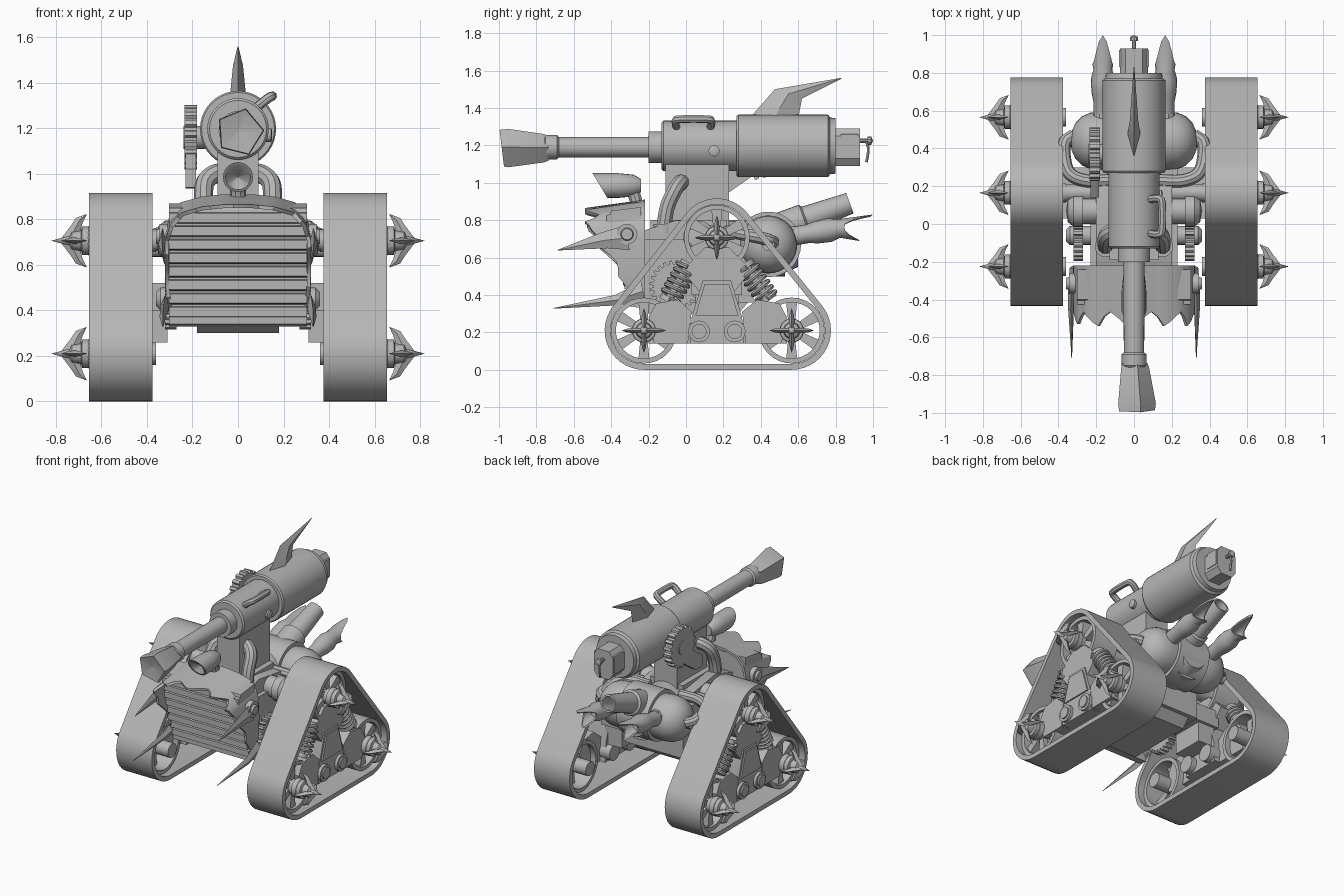
import bpy, bmesh, math
from mathutils import Vector as V

grey = bpy.data.materials.new("plain grey")
grey.diffuse_color = (0.47, 0.47, 0.47, 1)
X, Y, Z = V((1, 0, 0)), V((0, 1, 0)), V((0, 0, 1))


def loft(bm, rings, loop=False):
    """Skin a list of equal rings; cap the ends or join them in a loop."""
    vs = [[bm.verts.new(p) for p in r] for r in rings]
    n = len(vs[0])
    for a, b in zip(vs, vs[1:] + vs[:1] if loop else vs[1:]):
        for i in range(n):
            bm.faces.new((a[i], a[(i + 1) % n], b[(i + 1) % n], b[i]))
    if not loop:
        bm.faces.new(vs[0])
        bm.faces.new(vs[-1])


def circle(c, axis, r, n, ref=Z):
    axis = axis.normalized()
    u = (ref - axis * ref.dot(axis)).normalized()
    w = axis.cross(u)
    return [c + (u * math.cos(2 * math.pi * i / n) + w * math.sin(2 * math.pi * i / n)) * r for i in range(n)]


def lathe(bm, c, axis, prof, n=24, loop=False):
    c, axis = V(c), V(axis).normalized()
    ref = Y if abs(axis.z) > 0.9 else Z
    loft(bm, [circle(c + axis * t, axis, max(r, 1e-4), n, ref) for t, r in prof], loop)


def prism(bm, pts, off):
    pts = [V(p) for p in pts]
    loft(bm, [pts, [p + V(off) for p in pts]])


def plate(bm, yz, x0, x1):
    prism(bm, [(x0, y, z) for y, z in yz], (x1 - x0, 0, 0))


def box(bm, x0, x1, y0, y1, z0, z1):
    plate(bm, [(y0, z0), (y1, z0), (y1, z1), (y0, z1)], x0, x1)


def sweep(bm, pts, r, n=10, smooth=6):
    """Round tube along a smoothed path."""
    p = [V(q) for q in pts]
    if smooth:
        e = [p[0] * 2 - p[1]] + p + [p[-1] * 2 - p[-2]]
        path = []
        for i in range(1, len(e) - 2):
            a, b, c, d = e[i - 1:i + 3]
            for k in range(smooth):
                t = k / smooth
                path.append((b * 2 + (c - a) * t + (a * 2 - b * 5 + c * 4 - d) * t * t
                             + (b * 3 - a - c * 3 + d) * t ** 3) / 2)
        p = path + [p[-1]]
    ref, rings = V((0.31, 0.52, 0.8)), []
    for i, q in enumerate(p):
        t = (p[min(i + 1, len(p) - 1)] - p[max(i - 1, 0)]).normalized()
        ref = (ref - t * ref.dot(t)).normalized()
        rings.append(circle(q, t, r, n, ref))
    loft(bm, rings)


def blade(bm, secs, side=X):
    """Diamond-section spike: each section is (edge a, edge b, half width)."""
    rings = []
    for a, b, w in secs:
        a, b = V(a), V(b)
        m = (a + b) / 2
        rings.append([a, m + side * w, b, m - side * w])
    loft(bm, rings)


def gear(y, z, r, n, tooth=0.02):
    pts = []
    for i in range(n):
        for f, rr in ((0, r - tooth), (0.3, r - tooth), (0.45, r), (0.85, r)):
            a = 2 * math.pi * (i + f) / n
            pts.append((y + rr * math.cos(a), z + rr * math.sin(a)))
    return pts


def done(bm, name, mirror=False):
    bmesh.ops.remove_doubles(bm, verts=bm.verts, dist=4e-4)
    bmesh.ops.recalc_face_normals(bm, faces=bm.faces)
    me = bpy.data.meshes.new(name)
    bm.to_mesh(me)
    bm.free()
    me.shade_smooth()
    me.set_sharp_from_angle(angle=math.radians(32))
    me.materials.append(grey)
    ob = bpy.data.objects.new(name, me)
    bpy.context.collection.objects.link(ob)
    if mirror:
        ob.modifiers.new("Mirror", 'MIRROR').use_mirror_merge = False


def part(name, *steps, mirror=False):
    """One object from several (function, arguments...) steps."""
    bm = bmesh.new()
    for f, *args in steps:
        f(bm, *args)
    done(bm, name, mirror)


# Track belts: rounded triangle around three wheels
wheels = [(-0.225, 0.21), (0.565, 0.21), (0.165, 0.706)]
spans = [(141.5, 270), (-90, 38.7), (38.7, 141.5)]


def belt(x, r):
    return [V((x, y + r * math.cos(a), z + r * math.sin(a))) for (y, z), (a0, a1) in zip(wheels, spans)
            for a in (math.radians(a0 + (a1 - a0) * k / 14) for k in range(15))]


part("track_belt", (loft, [belt(0.375, 0.21), belt(0.655, 0.21), belt(0.655, 0.178), belt(0.375, 0.178)], True), mirror=True)

# Spoked wheels and spiked hubs
bw, bs = bmesh.new(), bmesh.new()
for y, z in wheels:
    lathe(bw, (0, y, z), X, [(0.42, 0.176), (0.61, 0.176), (0.61, 0.15), (0.42, 0.15)], 32, True)
    lathe(bw, (0, y, z), X, [(0.36, 0.05), (0.62, 0.05), (0.62, 0.065), (0.655, 0.065), (0.67, 0.05)])
    for k in range(6):
        a = math.pi / 3 * k + math.pi / 6
        d, s = V((0, math.cos(a), math.sin(a))), V((0, -math.sin(a), math.cos(a)))
        c = V((0.5, y, z))
        prism(bw, [c + d * 0.04 - s * 0.018, c + d * 0.16 - s * 0.03, c + d * 0.16 + s * 0.03, c + d * 0.04 + s * 0.018], (0.09, 0, 0))
    lathe(bs, (0, y, z), X, [(0.65, 0.063), (0.685, 0.063), (0.69, 0.045), (0.73, 0.04), (0.74, 0.022), (0.82, 0)], 16)
    for k in range(4):
        a = math.pi / 2 * k
        d, s, c = V((0, math.cos(a), math.sin(a))), V((0, -math.sin(a), math.cos(a))), V((0, y, z))
        blade(bs, [(c + X * x0 + d * r0, c + X * x1 + d * r1, w) for x0, r0, x1, r1, w in (
            (0.664, 0.118, 0.665, 0.115, 0.001), (0.712, 0.1, 0.682, 0.08, 0.01),
            (0.735, 0.065, 0.69, 0.052, 0.014), (0.775, 0.012, 0.69, 0.02, 0.014))], s)
done(bw, "spoked_wheels", True)
done(bs, "spiked_hubs", True)

# Suspension frame inside each track
part("suspension_frame",
     (plate, [(-0.2, 0.14), (0.54, 0.14), (0.54, 0.25), (-0.2, 0.25)], 0.46, 0.56),
     (plate, [(-0.2, 0.28), (-0.16, 0.355), (-0.04, 0.375), (0.03, 0.31), (0.01, 0.14), (-0.17, 0.14)], 0.46, 0.62),
     (plate, [(0.54, 0.28), (0.5, 0.355), (0.38, 0.375), (0.3, 0.31), (0.32, 0.14), (0.51, 0.14)], 0.46, 0.62),
     (plate, [(-0.02, 0.53), (0.1, 0.655), (0.23, 0.655), (0.35, 0.53), (0.26, 0.42), (0.07, 0.42)], 0.44, 0.61),
     (plate, [(0.02, 0.14), (0.03, 0.28), (0.09, 0.48), (0.24, 0.48), (0.3, 0.28), (0.31, 0.14)], 0.42, 0.62),
     (plate, [(0.05, 0.29), (0.1, 0.46), (0.23, 0.46), (0.28, 0.29)], 0.62, 0.63),
     (box, 0.2, 0.46, 0.03, 0.3, 0.4, 0.52), (box, 0.31, 0.44, 0.05, 0.28, 0.26, 0.47), mirror=True)
part("rollers", *[(lathe, (0, y, 0.205), X, [(0.38, 0.058), (0.64, 0.058), (0.64, 0.04), (0.65, 0.04), (0.65, 0)])
                  for y in (0.07, 0.26)], mirror=True)
bm = bmesh.new()
for a, b in ((V((0.56, 0.02, 0.57)), V((0.56, -0.1, 0.36))), (V((0.56, 0.31, 0.57)), V((0.56, 0.45, 0.36)))):
    d = (b - a).normalized()
    w = d.cross(X)
    coil = [a.lerp(b, 0.1 + 0.8 * k / 72) + (X * math.cos(k * 0.5236) + w * math.sin(k * 0.5236)) * 0.055 for k in range(73)]
    sweep(bm, coil, 0.012, 6, 0)
    lathe(bm, a, d, [(0, 0.05), (0.03, 0.05), (0.03, 0.022), (0.21, 0.022), (0.21, 0.05), (0.24, 0.05)], 12)
done(bm, "spring_shocks", True)
part("drive_gears", (plate, gear(-0.06, 0.45, 0.135, 24), 0.27, 0.32),
     (lathe, (0, -0.06, 0.45), X, [(0.2, 0.05), (0.34, 0.05), (0.36, 0.03)]), mirror=True)

# Hull and engine
part("hull", (box, -0.23, 0.23, -0.25, 0.36, 0.36, 0.7),
     (plate, [(-0.28, 0.36), (-0.2, 0.3), (0.28, 0.3), (0.34, 0.37)], -0.18, 0.18),
     (plate, [(-0.24, 0.65), (0.22, 0.65), (0.22, 0.76), (-0.05, 0.8), (-0.24, 0.74)], -0.2, 0.2))
part("axle_caps", (lathe, (0, 0.07, 0.71), X, [(0.15, 0.07), (0.27, 0.07), (0.27, 0.085), (0.32, 0.085), (0.35, 0.06), (0.36, 0)]),
     (lathe, (0, 0.165, 0.706), X, [(0.2, 0.045), (0.45, 0.045)]), mirror=True)
dome = [(0.335, 0.0), (0.33, 0.05), (0.31, 0.095), (0.275, 0.13), (0.23, 0.15), (0.17, 0.155), (0.12, 0.15), (0.12, 0.175)]
part("engine_tank", (lathe, (0, 0.44, 0.67), X, [(-t, r) for t, r in dome] + dome[::-1], 32),
     (lathe, (0, 0.15, 0.65), Y, [(0, 0.15), (0.38, 0.15), (0.38, 0.13), (0.45, 0.1), (0.45, 0.0)]),
     (lathe, (0, 0.44, 0.67), X, [(-0.38, 0.035), (0.38, 0.035)], 16))
part("engine_hoses", (sweep, [(0.32, 0.47, 0.68), (0.37, 0.42, 0.7), (0.35, 0.28, 0.73), (0.26, 0.23, 0.74), (0.12, 0.23, 0.74)], 0.035), mirror=True)
part("center_exhaust", (lathe, (0, 0.5, 0.755), (0, 1, 0.36), [(0, 0.085), (0.14, 0.085), (0.15, 0.07), (0.4, 0.058), (0.4, 0.046), (0.25, 0.046)]))

# Side exhausts flaring into pointed lips
bm = bmesh.new()
c, ax = V((0.165, 0.55, 0.71)), V((0, 1, 0.17)).normalized()
rings = [circle(c + ax * t, ax, r, 16) for t, r in ((0, 0.05), (0.1, 0.05), (0.15, 0.06), (0.22, 0.064), (0.27, 0.05))]
for t, r, long in ((0.3, 0.055, 0.165), (0.3, 0.045, 0.15)):
    ring = circle(c + ax * t, ax, r, 16)
    for i, p in enumerate(ring):
        co = math.cos(2 * math.pi * i / 16)
        k = abs(co) ** 3
        p += ax * k * (long if co > 0 else long * 0.45) - Z * k * (0.012 if co > 0 else 0.03)
    rings.append(ring)
rings.append(circle(c + ax * 0.24, ax, 0.035, 16))
loft(bm, rings)
sweep(bm, [(0.165, 0.42, 0.76), (0.165, 0.5, 0.72), (0.165, 0.58, 0.715)], 0.055)
done(bm, "side_exhausts", True)

# Front grille and jagged hood
slats = [(-0.24, 0.33), (-0.3, 0.34)]
for i in range(8):
    z = 0.37 + i * 0.059
    y = -0.3 - 0.13 * i / 8
    slats += [(y, z), (y - 0.012, z + 0.004), (y - 0.012, z + 0.044), (y + 0.01, z + 0.048), (y + 0.01, z + 0.057)]
part("front_grille", (plate, slats + [(-0.4, 0.85), (-0.24, 0.87)], -0.302, 0.302))
half = [(0.3, 0.36), (0.318, 0.5), (0.322, 0.62), (0.32, 0.74), (0.3, 0.82), (0.25, 0.875), (0.16, 0.9), (0.06, 0.91)]
arch = [V((-x, 0, z)) for x, z in half] + [V((x, 0, z)) for x, z in half[::-1]]
path = [a.lerp(b, k / 3) for a, b in zip(arch, arch[1:]) for k in range(3)] + [arch[-1]]
rows = [[], [], [], []]
jag = (-0.02, 0.0, 0.03, 0.055, 0.03)
for i, p in enumerate(path):
    bite = jag[abs(i - 22) % 5] * (1 if p.z > 0.83 else 0.5)
    front = -0.27 - 0.25 * min(1, max(0, (p.z - 0.36) / 0.42)) + bite
    inner = V((p.x * 0.95, 0, 0.6 + (p.z - 0.6) * 0.95))
    drop = Z * 0.045 * min(1, max(0, (p.z - 0.6) / 0.2))
    for row, q in zip(rows, (p + Y * -0.22, p + Y * front - drop, inner + Y * front - drop, inner + Y * -0.22)):
        row.append(q)
bm = bmesh.new()
loft(bm, [list(r) for r in zip(*rows)])
done(bm, "jagged_hood")
part("hood_blades",
     (blade, [((0.33, -0.33, 0.77), (0.33, -0.3, 0.64), 0.02), ((0.335, -0.45, 0.735), (0.335, -0.42, 0.65), 0.015), ((0.33, -0.69, 0.64), (0.33, -0.685, 0.638), 0.002)]),
     (blade, [((0.32, -0.24, 0.47), (0.32, -0.22, 0.37), 0.02), ((0.33, -0.38, 0.4), (0.33, -0.36, 0.345), 0.015), ((0.33, -0.71, 0.33), (0.33, -0.705, 0.327), 0.002)]),
     (lathe, (0, -0.315, 0.725), X, [(0.31, 0.055), (0.345, 0.055), (0.345, 0.035), (0.36, 0.03), (0.36, 0)], 16), mirror=True)

# Headlamp with a slanted rim
bm = bmesh.new()
rings = [circle(V((0, -0.46 + t, 0.985)), Y, r, 20) for t, r in
         ((0.05, 0.001), (0.0, 0.055), (0.0, 0.066), (0.1, 0.066), (0.18, 0.058), (0.22, 0.035))]
for ring in rings[1:3]:
    for p in ring:
        p.y -= (p.z - 0.985) * 0.6
loft(bm, rings)
sweep(bm, [(0, -0.32, 0.97), (0, -0.28, 0.94), (0, -0.26, 0.87)], 0.035)
done(bm, "headlamp")

# Turret mount and hoses
part("turret_mount", (box, -0.09, 0.09, -0.11, 0.23, 0.75, 1.1), (box, -0.13, 0.13, -0.19, 0.22, 0.7, 0.8))
part("turret_hoses", (sweep, [(0.05, -0.02, 1.0), (0.1, -0.03, 1.0), (0.145, -0.06, 0.96), (0.152, -0.1, 0.87), (0.152, -0.12, 0.75)], 0.042),
     (lathe, (0.152, -0.12, 0.73), Z, [(0, 0.055), (0.05, 0.055)], 16), mirror=True)

# Cannon
part("barrel", (lathe, (0, 0, 1.19), Y, [(-0.76, 0.058), (-0.75, 0.066), (-0.69, 0.066), (-0.68, 0.054), (-0.2, 0.056), (-0.2, 0.085), (-0.12, 0.085)]))
# Five-sided muzzle with a slightly slanted face
bm = bmesh.new()
rings = [circle(V((0.008 * k, y, 1.183)), Y, r, 5, V((0.25, 0, 1))) for k, y, r in
         ((0, -0.735, 0.07), (0, -0.76, 0.08), (1, -0.95, 0.108), (1, -0.985, 0.103), (0, -0.965, 0.0005))]
for p in rings[3]:
    p.y -= (p.z - 1.185) * 0.12
loft(bm, rings)
done(bm, "muzzle")
part("cannon_body", (lathe, (0, 0, 1.197), Y, [(-0.13, 0.125), (-0.12, 0.135), (0.27, 0.135), (0.27, 0.16), (0.28, 0.167), (0.76, 0.167), (0.77, 0.152), (0.8, 0.148), (0.8, 0)], 40),
     (lathe, (0.11, 0.15, 1.17), X, [(0, 0.03), (0.035, 0.03), (0.04, 0.02)], 12))
hexa = [(-0.075, 1.13), (-0.045, 1.09), (0.045, 1.09), (0.075, 1.13), (0.075, 1.25), (0.045, 1.29), (-0.045, 1.29), (-0.075, 1.25)]
part("breech_block", (prism, [(x, 0.78, z) for x, z in hexa], (0, 0.15, 0)), (box, -0.08, 0.08, 0.83, 0.92, 1.15, 1.26))
part("breech_pin", (lathe, (0, 0.92, 1.225), Y, [(0, 0.012), (0.05, 0.012), (0.05, 0.022), (0.07, 0.022), (0.08, 0)], 10),
     (sweep, [(0, 0.96, 1.23), (0, 0.975, 1.18), (0, 0.965, 1.11)], 0.008, 6))
part("top_fin", (blade, [((0, 0.34, 1.345), (0, 0.6, 1.345), 0.035), ((0, 0.475, 1.5), (0, 0.62, 1.45), 0.022), ((0, 0.832, 1.561), (0, 0.83, 1.556), 0.002)]))
part("side_handle", (sweep, [(0.08, -0.05, 1.29), (0.13, -0.055, 1.33), (0.148, -0.03, 1.34), (0.148, 0.11, 1.34), (0.13, 0.135, 1.33), (0.08, 0.13, 1.29)], 0.021, 8))

# Ammunition wheel and feed on the left
part("ammo_wheel", (plate, gear(0.37, 1.16, 0.142, 18, 0.016), -0.235, -0.18),
     (lathe, (0, 0.37, 1.16), X, [(-0.24, 0.05), (-0.1, 0.05)], 16),
     (plate, [(0.14, 0.94), (0.21, 0.935), (0.34, 1.025), (0.3, 1.12), (0.14, 1.02)], -0.23, -0.185))
